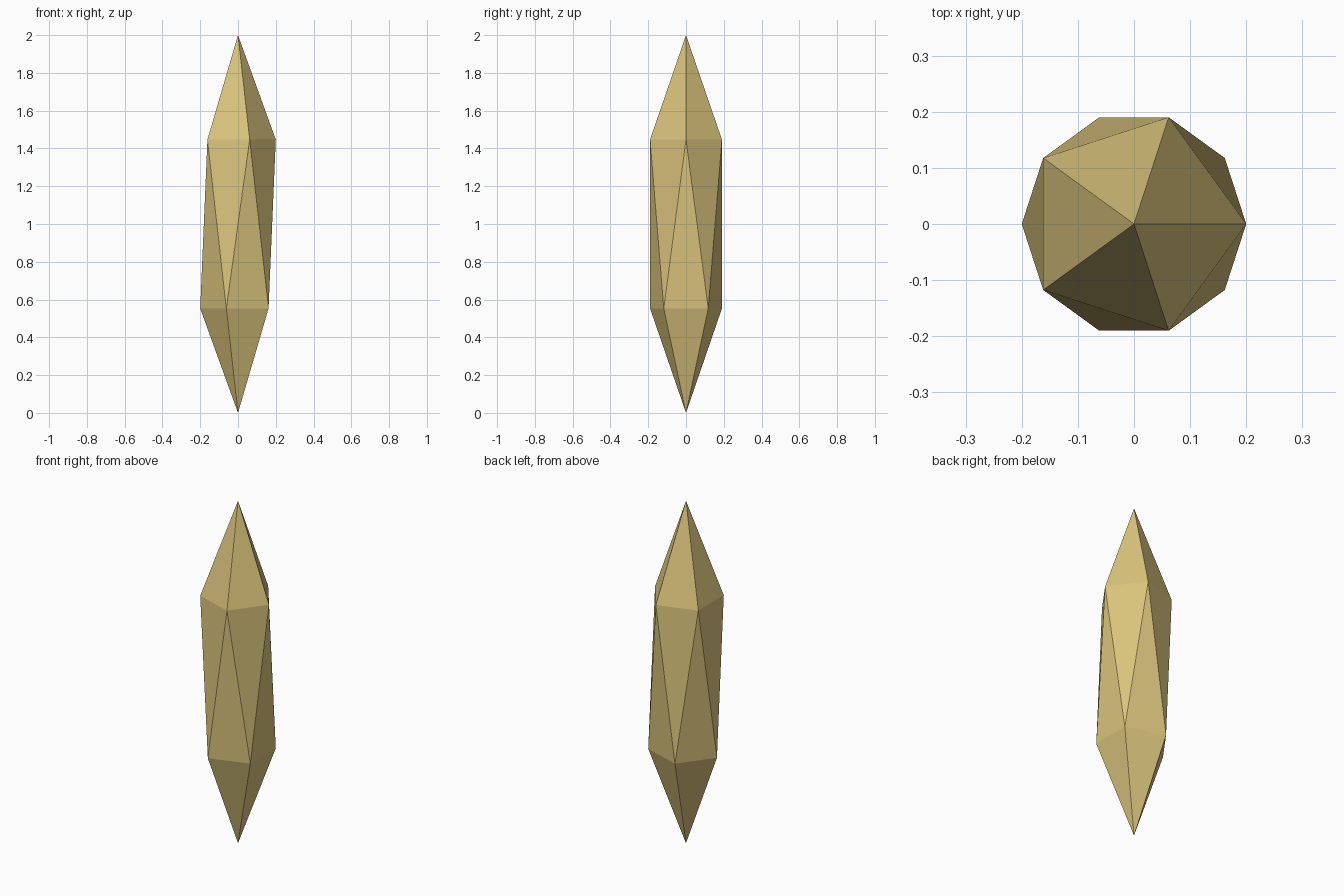
import bpy

if "Cube" in bpy.data.objects:
    bpy.data.objects.remove(bpy.data.objects["Cube"])

# Elongated crystal: a stretched 20-sided solid with flat faces
bpy.ops.mesh.primitive_ico_sphere_add(subdivisions=1, radius=1, location=(0, 0, 0))
crystal = bpy.context.object
crystal.name = "crystal_shard"
for v in crystal.data.vertices:
    v.co.x *= 0.2236
    v.co.y *= 0.2236
    v.co.z += 1.0
for p in crystal.data.polygons:
    p.use_smooth = False

# Single sandy gold colour
gold = bpy.data.materials.new("sandy gold")
gold.diffuse_color = (0.70, 0.55, 0.20, 1)
gold.use_nodes = True
gold.node_tree.nodes["Principled BSDF"].inputs["Base Color"].default_value = gold.diffuse_color
crystal.data.materials.append(gold)
